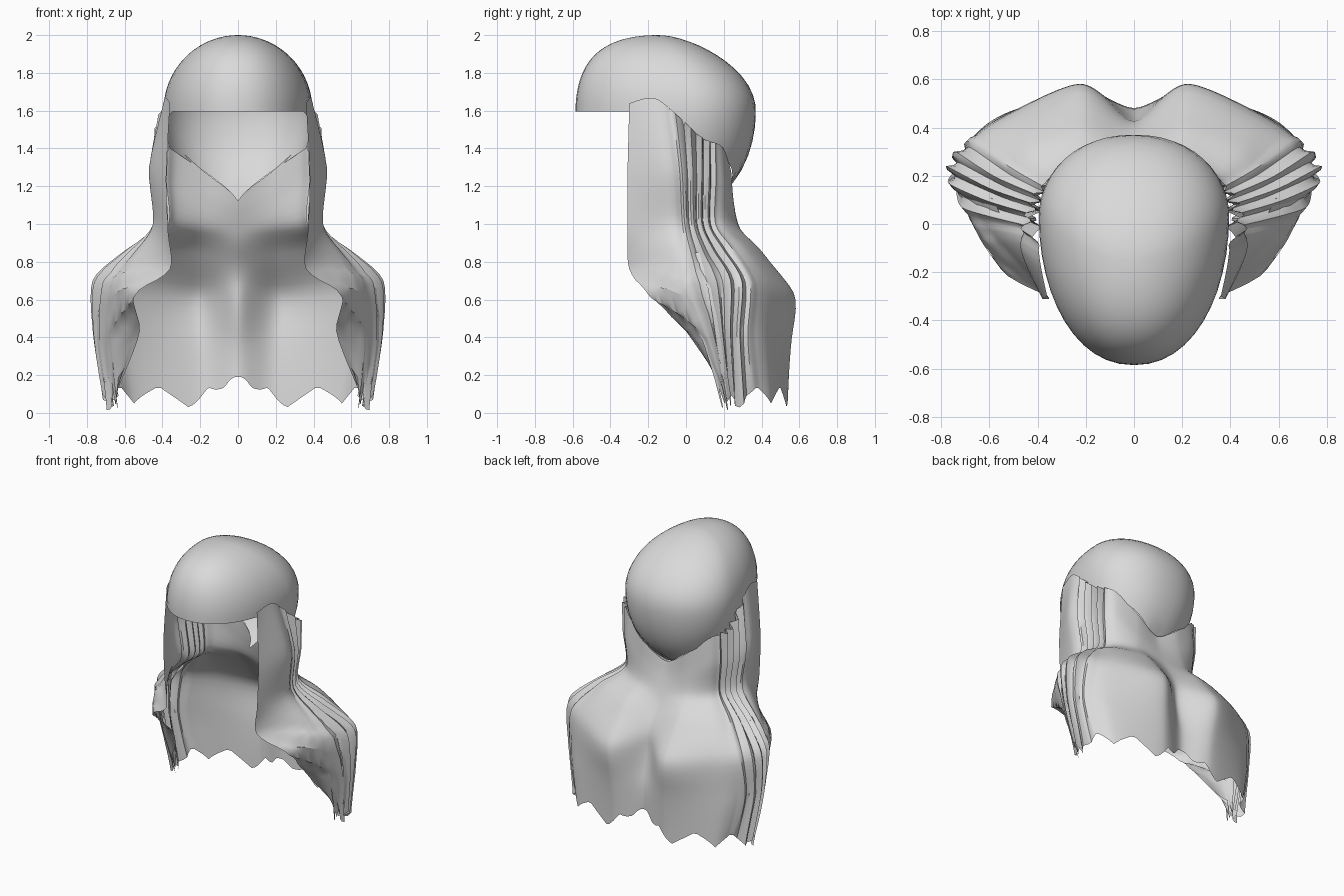
import bpy
import bmesh
import math
from mathutils import Vector

if "Cube" in bpy.data.objects:
    bpy.data.objects.remove(bpy.data.objects["Cube"], do_unlink=True)

# One plain cloth colour for everything
cloth = bpy.data.materials.new("pale_grey_cloth")
cloth.use_nodes = True
cloth.diffuse_color = (0.7, 0.7, 0.7, 1)
cloth.node_tree.nodes["Principled BSDF"].inputs["Base Color"].default_value = cloth.diffuse_color


def grid_object(name, rows, angle, closed=False):
    """Skin a list of equally long point rows with quads."""
    bm = bmesh.new()
    verts = [[bm.verts.new(p) for p in row] for row in rows]
    count = len(rows[0])
    for upper, lower in zip(verts, verts[1:]):
        for i in range(count if closed else count - 1):
            j = (i + 1) % count
            bm.faces.new((upper[i], lower[i], lower[j], upper[j]))
    bmesh.ops.remove_doubles(bm, verts=bm.verts, dist=0.0005)
    bmesh.ops.recalc_face_normals(bm, faces=bm.faces)
    mesh = bpy.data.meshes.new(name)
    bm.to_mesh(mesh)
    bm.free()
    mesh.materials.append(cloth)
    obj = bpy.data.objects.new(name, mesh)
    bpy.context.collection.objects.link(obj)
    bpy.ops.object.select_all(action="DESELECT")
    obj.select_set(True)
    bpy.context.view_layer.objects.active = obj
    bpy.ops.object.shade_smooth_by_angle(angle=math.radians(angle))


def spline(points, t):
    """Smooth curve through points, t counted in points."""
    last = len(points) - 1
    i = min(int(t), last - 1)
    f = t - i
    a, b, c, d = (points[max(0, min(last, i + k))] for k in (-1, 0, 1, 2))
    # damped tangents keep the cloth from overshooting
    m, n = (c - a) * 0.4, (d - b) * 0.4
    g = f * f * (3 - 2 * f)
    return b * (1 - g) + c * g + m * f * (1 - f) ** 2 - n * f * f * (1 - f)


# ---- Cap: an egg-shaped shell, cut high in front and rounded down to the nape
def cap_rim(angle):
    front = max(0, min(1, math.cos(angle) / 0.42))
    nape = 1.12 + 0.28 * abs(math.sin(angle))
    return nape * (1 - front) + 1.595 * front


def cap_point(angle, t):
    rim = cap_rim(angle)
    z = 2 - (2 - rim) * t * t
    if z > 1.6:
        s = (z - 1.6) / 0.4
        centre = 0.03 - 0.18 * s * s
    else:
        s = (1.6 - z) / 0.5
        centre = 0.03
    size = math.sqrt(max(0, 1 - s * s))
    sine = math.copysign(abs(math.sin(angle)) ** 0.92, math.sin(angle))
    reach = 0.615 if math.cos(angle) > 0 else 0.34
    return Vector((0.395 * size * sine, centre - reach * size * math.cos(angle), z))


SIDES, RINGS = 48, 20
grid_object("cap", [[cap_point(2 * math.pi * i / SIDES, k / RINGS)
                     for i in range(SIDES)] for k in range(RINGS + 1)], 50, True)

# ---- Veil: half rows from the centre of the back round to the front edge
HALF_ROWS = [
    [(0, .23, 1.17), (.17, .24, 1.27), (.33, .19, 1.41), (.41, .08, 1.46), (.39, -.15, 1.66), (.36, -.3, 1.64)],
    [(0, .25, 1.08), (.18, .25, 1.13), (.34, .2, 1.22), (.42, .08, 1.24), (.47, -.1, 1.3), (.38, -.31, 1.25)],
    [(0, .29, .96), (.2, .28, .98), (.34, .2, 1), (.4, .08, 1), (.45, -.08, 1), (.37, -.31, .96)],
    [(0, .36, .82), (.22, .42, .84), (.45, .3, .88), (.57, .14, .86), (.55, -.06, .82), (.36, -.3, .76)],
    [(0, .44, .65), (.22, .56, .64), (.55, .43, .67), (.75, .23, .7), (.65, -.04, .66), (.55, -.19, .62)],
    [(0, .47, .4), (.22, .56, .4), (.6, .42, .4), (.75, .23, .42), (.68, .1, .38), (.52, 0, .43)],
    [(0, .48, .19), (.2, .54, .08), (.55, .45, .1), (.69, .25, .07), (.66, .21, .06), (.63, .2, .14)],
]
CONTROL = []
for row in HALF_ROWS:
    mirror = [Vector((-x, y, z)) for x, y, z in reversed(row[1:])]
    CONTROL.append(mirror + [Vector(p) for p in row])
SPANS = 5           # control spans in each half
STEPS = 14          # columns per control span
DOWN = 5            # rows per control span


def zigzag(t):
    return 4 * abs(t - math.floor(t + 0.5)) - 1


def veil_point(u, v):
    p = spline([spline(row, u + SPANS) for row in CONTROL], v)
    out = Vector((p.x, p.y, 0)).normalized()
    # sharp hanging pleats at the sides
    band = max(0, 1 - abs(u - 3.05) / 0.75)
    p += out * 0.03 * min(1, 2 * band) * zigzag(u * 3.5 + 0.1 * math.sin(v))
    # soft creases over the front of the shoulder and the back
    shoulder = max(0, 1 - abs(v - 4.2) / 1.3) * max(0, 1 - abs(u - 4.2))
    p.z += 0.04 * shoulder * zigzag(v * 1.5 + u)
    back = max(0, 1 - abs(v - 4) / 2) * max(0, 1 - u * u / 6)
    p += out * 0.02 * back * math.cos(3 * u) * math.sin(2.5 * v)
    # torn hem
    torn = max(0, v - 5.5) * 2
    p.z += 0.05 * torn * zigzag(u * 1.25 + 0.5) * min(1, u)
    p.z = max(p.z, 0)
    return p


veil_rows = []
for k in range((len(CONTROL) - 1) * DOWN + 1):
    half = [veil_point(i / STEPS, k / DOWN) for i in range(SPANS * STEPS + 1)]
    mirrored = [Vector((-p.x, p.y, p.z)) for p in reversed(half[1:])]
    veil_rows.append(mirrored + half)
grid_object("veil", veil_rows, 40)

# ---- Torn strips: narrow ragged tails hanging off the side pleats
for side, label in ((1, "left"), (-1, "right")):
    for n in range(3):
        rows = []
        for k in range(7):
            p = veil_point(2.9 + 0.4 * n, 3 + 0.5 * k)
            half_width = 0.035 * (1 - k / 6.5)
            x, y, z = p.x - 0.03, p.y - 0.02, p.z * (1 - 0.15 * k / 6)
            rows.append([Vector((side * (x + d * 0.5), y + d, max(z, 0)))
                         for d in (-half_width, half_width)])
        grid_object(f"{label}_torn_strip_{n + 1}", rows, 40)
